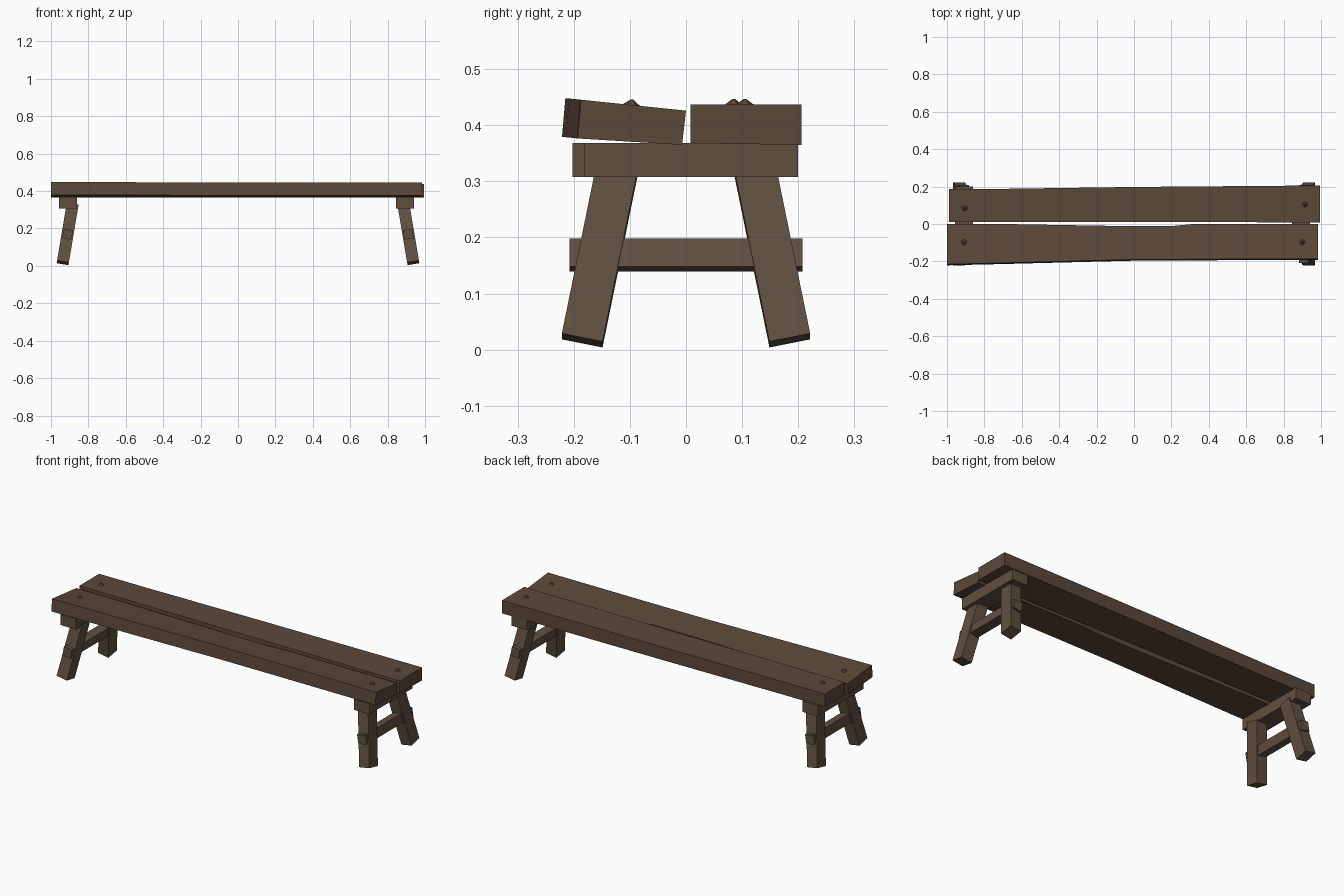
import bpy, bmesh, math
from mathutils import Vector, Matrix

if "Cube" in bpy.data.objects:
    bpy.data.objects.remove(bpy.data.objects["Cube"])


def material(name, rgb):
    m = bpy.data.materials.new(name)
    m.diffuse_color = (*rgb, 1)
    m.use_nodes = True
    m.node_tree.nodes["Principled BSDF"].inputs["Base Color"].default_value = m.diffuse_color
    return m


PLANK = material("dark_plank_wood", (0.105, 0.066, 0.042))
FRAME = material("frame_wood", (0.118, 0.080, 0.050))


def finish(name, bm, mat):
    bmesh.ops.recalc_face_normals(bm, faces=bm.faces)
    me = bpy.data.meshes.new(name)
    bm.to_mesh(me)
    bm.free()
    me.materials.append(mat)
    ob = bpy.data.objects.new(name, me)
    bpy.context.collection.objects.link(ob)
    return ob


def loft(name, sections, mat):
    """Skin quad sections, each (x, [(y, z) * 4]), with capped ends."""
    bm = bmesh.new()
    rings = [[bm.verts.new((x, y, z)) for y, z in pts] for x, pts in sections]
    for a, b in zip(rings, rings[1:]):
        for i in range(4):
            j = (i + 1) % 4
            bm.faces.new((a[i], a[j], b[j], b[i]))
    bm.faces.new(rings[0])
    bm.faces.new(rings[-1])
    return finish(name, bm, mat)


def box(name, centre, size, mat, rot=None):
    bm = bmesh.new()
    bmesh.ops.create_cube(bm, size=1)
    m = Matrix.Translation(centre) @ (rot or Matrix()) @ Matrix.Diagonal((*size, 1))
    bmesh.ops.transform(bm, matrix=m, verts=bm.verts)
    return finish(name, bm, mat)


def leaning_section(y_out, y_in):
    """Tilted section of the front plank between its two edges."""
    top = lambda y: 0.426 - 0.104 * y
    return [(y_out, top(y_out)), (y_in, top(y_in)),
            (y_in - 0.007, top(y_in) - 0.061), (y_out - 0.006, top(y_out) - 0.069)]


def level_section(y_in, y_out):
    return [(y_in, 0.437), (y_out, 0.437), (y_out, 0.365), (y_in, 0.368)]


# Seat planks, slightly warped along their length
loft("front_plank", [(x, leaning_section(o, i)) for x, o, i in (
    (-1, -0.215, 0.0), (-0.7, -0.208, 0.0), (0, -0.19, -0.012),
    (0.2, -0.189, -0.011), (0.32, -0.188, 0.0), (0.985, -0.187, 0.0))], PLANK)
loft("back_plank", [(x, level_section(i, o)) for x, i, o in (
    (-0.99, 0.012, 0.187), (-0.7, 0.012, 0.188), (0, 0.012, 0.198),
    (0.995, 0.008, 0.206))], PLANK)

# Low faceted pegs showing through the seat
for name, x, y, z, tilt in (
        ("front_left_peg", -0.91, -0.097, 0.436, -0.104),
        ("front_right_peg", 0.90, -0.097, 0.436, -0.104),
        ("back_left_peg", -0.905, 0.085, 0.437, 0),
        ("back_right_peg", 0.915, 0.105, 0.437, 0)):
    bm = bmesh.new()
    bmesh.ops.create_cone(bm, cap_ends=True, segments=6, radius1=0.021,
                          radius2=0.002, depth=0.014)
    m = Matrix.Translation((x, y, z + 0.003)) @ Matrix.Rotation(math.atan(tilt), 4, 'X')
    bmesh.ops.transform(bm, matrix=m, verts=bm.verts)
    finish(name, bm, PLANK)

# Trestles: crossbeam, two splayed legs and a through stretcher at each end
for side, sx in (("left", -1), ("right", 1)):
    y0 = -0.202 if sx < 0 else -0.182
    box(side + "_crossbeam", (sx * (0.908 if sx < 0 else 0.892), (y0 + 0.2) / 2, 0.338),
        (0.096, 0.2 - y0, 0.06), FRAME)
    lean = Matrix.Rotation(-sx * math.radians(9.5), 4, 'Y')
    box(side + "_stretcher", (sx * 0.911, 0, 0.169), (0.05, 0.416, 0.051), FRAME, lean)
    for end, sy in (("front", -1), ("back", 1)):
        top = Vector((sx * 0.885, sy * 0.122, 0.325))
        foot = Vector((sx * 0.937, sy * 0.185, 0.0165))
        axis = (top - foot).normalized()
        across = Vector((0, 1, 0))
        across = (across - axis * across.dot(axis)).normalized()
        rot = Matrix((across.cross(axis), across, axis)).transposed().to_4x4()
        box(f"{end}_{side}_leg", (top + foot) / 2,
            (0.064, 0.074, (top - foot).length), FRAME, rot)
